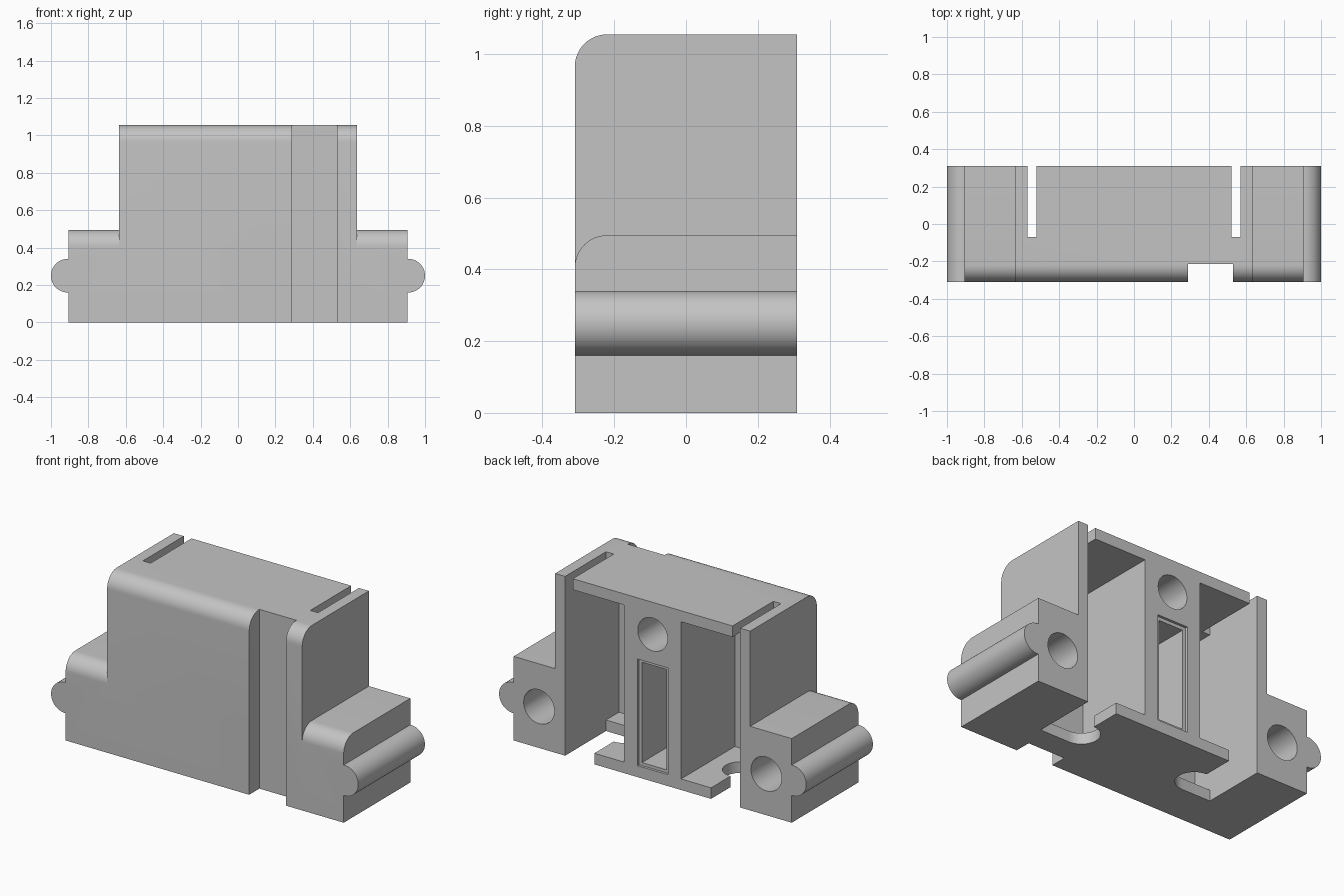
import bpy, bmesh, math
from mathutils import Vector

if "Cube" in bpy.data.objects:
    bpy.data.objects.remove(bpy.data.objects["Cube"])

grey = bpy.data.materials.new("plain grey")
grey.diffuse_color = (0.55, 0.55, 0.55, 1)
grey.use_nodes = True
grey.node_tree.nodes["Principled BSDF"].inputs["Base Color"].default_value = grey.diffuse_color


def prism(name, points, start, direction):
    """Solid made by sweeping a flat outline along a vector."""
    bm = bmesh.new()
    d = Vector(direction)
    face = bm.faces.new([bm.verts.new(Vector(start) + Vector(p)) for p in points])
    new = bmesh.ops.extrude_face_region(bm, geom=[face])["geom"]
    bmesh.ops.translate(bm, verts=[g for g in new if isinstance(g, bmesh.types.BMVert)], vec=d)
    bmesh.ops.recalc_face_normals(bm, faces=bm.faces)
    mesh = bpy.data.meshes.new(name)
    bm.to_mesh(mesh)
    bm.free()
    ob = bpy.data.objects.new(name, mesh)
    bpy.context.collection.objects.link(ob)
    mesh.materials.append(grey)
    return ob


def box(name, x0, x1, y0, y1, z0, z1):
    return prism(name, [(x0, y0, z0), (x1, y0, z0), (x1, y1, z0), (x0, y1, z0)],
                 (0, 0, 0), (0, 0, z1 - z0))


def rod_y(name, x, z, r, y0, y1, n=48):
    pts = [(x + r * math.cos(2 * math.pi * i / n), 0, z + r * math.sin(2 * math.pi * i / n))
           for i in range(n)]
    return prism(name, pts, (0, y0, 0), (0, y1 - y0, 0))


def rounded_block(name, half, height, r=0.09, n=12):
    """Block with a rounded upper front edge."""
    pts = [(0, Y, 0), (0, Y, height)]
    for i in range(n + 1):
        a = math.pi / 2 * (1 + i / n)
        pts.append((0, -Y + r + r * math.cos(a), height - r + r * math.sin(a)))
    pts.append((0, -Y, 0))
    return prism(name, pts, (-half, 0, 0), (2 * half, 0, 0))


def combine(tool, operation):
    mod = housing.modifiers.new(tool.name, "BOOLEAN")
    mod.operation, mod.solver, mod.object = operation, "EXACT", tool
    bpy.context.view_layer.objects.active = housing
    bpy.ops.object.modifier_apply(modifier=mod.name)
    bpy.data.objects.remove(tool)


Y = 0.31          # half depth
FRONT = -0.19     # inner face of the front wall
SLOT = -0.07      # front end of the side slots
B = 0.4           # how far cutters reach past the back

# Main body, ears and side ribs
housing = rounded_block("housing", 0.635, 1.055)
combine(rounded_block("ears", 0.905, 0.495), "UNION")
for s in (-1, 1):
    combine(rod_y("side_rib", s * 0.91, 0.25, 0.09, -Y, Y), "UNION")

# Front groove
combine(box("front_groove", 0.29, 0.53, -0.5, -0.215, -0.1, 1.2), "DIFFERENCE")

for s in (-1, 1):
    def side_box(name, a, b, *rest):
        return box(name, min(s * a, s * b), max(s * a, s * b), *rest)
    # Open bay beside the centre post
    combine(side_box("bay", 0.185, 0.57, FRONT, B, 0.065, 0.99), "DIFFERENCE")
    # Slot through the top and wider opening through the floor
    combine(side_box("top_slot", 0.52, 0.57, SLOT, B, 0.9, 1.2), "DIFFERENCE")
    combine(side_box("floor_slot", 0.38, 0.57, SLOT, B, -0.1, 0.1), "DIFFERENCE")
    # Round bite in the floor plate
    pts = [(s * 0.38 + 0.1 * math.cos(math.pi * i / 16), 0.03 + 0.1 * math.sin(math.pi * i / 16), 0)
           for i in range(32)]
    combine(prism("floor_bite", pts, (0, 0, -0.1), (0, 0, 0.2)), "DIFFERENCE")
    # Screw hole in the ear
    combine(rod_y("ear_hole", s * 0.74, 0.243, 0.1, -0.2, B), "DIFFERENCE")

# Centre post hole and window with a shallow rim
combine(rod_y("post_hole", 0, 0.866, 0.097, FRONT, B), "DIFFERENCE")
combine(box("window_rim", -0.1, 0.1, 0.295, B, 0.067, 0.695), "DIFFERENCE")
combine(box("window", -0.08, 0.08, FRONT, B, 0.085, 0.675), "DIFFERENCE")

# Smooth the curved faces only
bpy.ops.object.select_all(action="DESELECT")
housing.select_set(True)
bpy.context.view_layer.objects.active = housing
bpy.ops.object.shade_smooth_by_angle(angle=math.radians(30))
